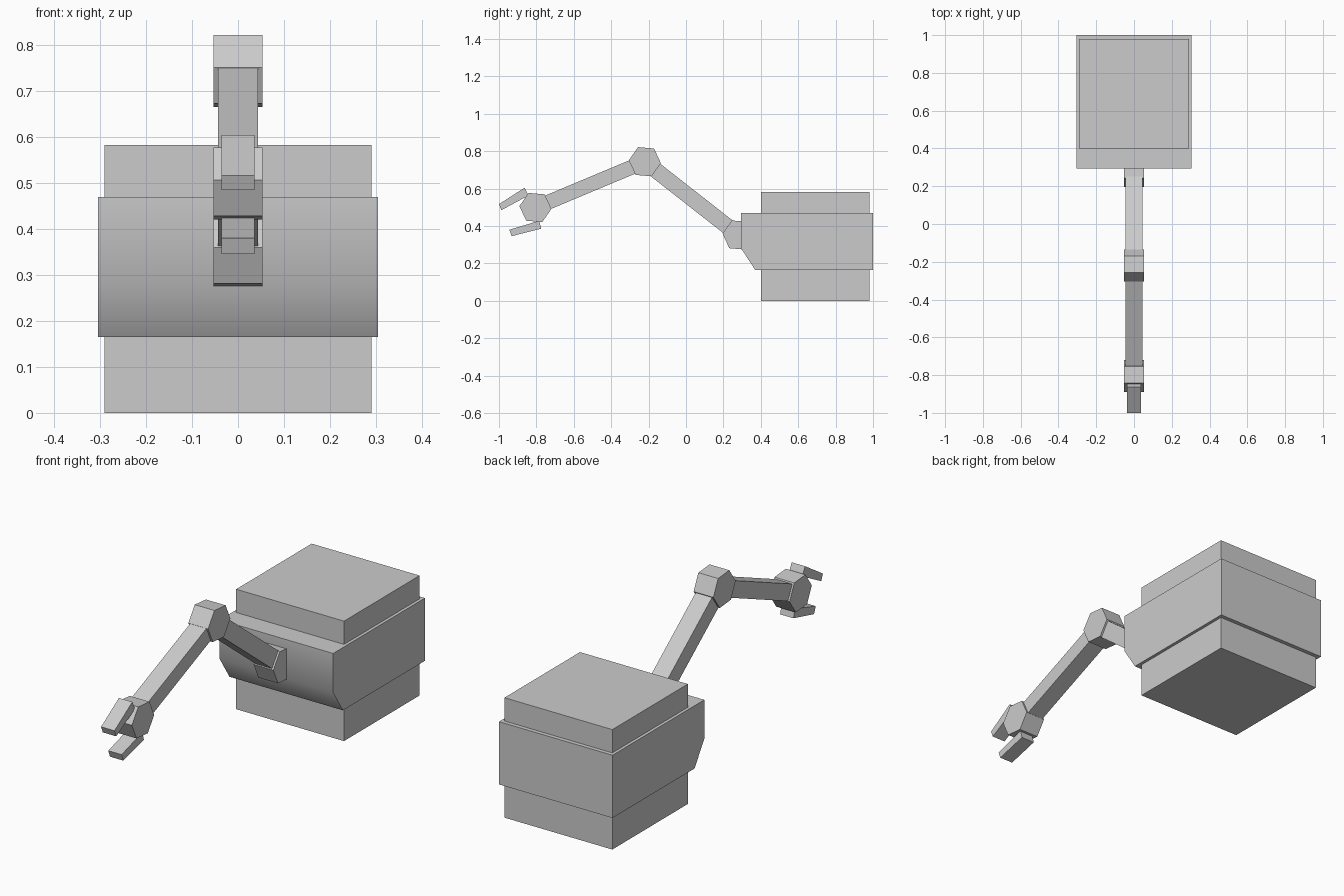
import bpy, bmesh
from math import cos, sin, radians
from mathutils import Vector

if "Cube" in bpy.data.objects:
    bpy.data.objects.remove(bpy.data.objects["Cube"])


def extrude_profile(name, pts, half_width, smooth_edges=()):
    """Solid from a (y, z) outline, extruded symmetrically across x."""
    bm = bmesh.new()
    left = [bm.verts.new((-half_width, y, z)) for y, z in pts]
    right = [bm.verts.new((half_width, y, z)) for y, z in pts]
    bm.faces.new(left)
    bm.faces.new(right[::-1])
    n = len(pts)
    for i in range(n):
        j = (i + 1) % n
        face = bm.faces.new((left[i], right[i], right[j], left[j]))
        face.smooth = i in smooth_edges
    bmesh.ops.recalc_face_normals(bm, faces=bm.faces)
    mesh = bpy.data.meshes.new(name)
    bm.to_mesh(mesh)
    bm.free()
    obj = bpy.data.objects.new(name, mesh)
    bpy.context.collection.objects.link(obj)
    return obj


def joint(name, centre, radius=0.086):
    pts = [(centre[0] + radius * cos(radians(a)), centre[1] + radius * sin(radians(a)))
           for a in range(-5, 355, 60)]
    return extrude_profile(name, pts, 0.053)


def link(name, start, end, height, half_width=0.044):
    a, b = Vector(start), Vector(end)
    d = (b - a).normalized()
    n = Vector((-d.y, d.x)) * height / 2
    return extrude_profile(name, [a + n, b + n, b - n, a - n], half_width)


# body: inner block and wide band with a smooth chamfered front
extrude_profile("body_core", [(0.40, 0), (0.98, 0), (0.98, 0.583), (0.40, 0.583)], 0.29)
extrude_profile("body_band", [(0.295, 0.47), (0.295, 0.28), (0.37, 0.165),
                              (1.0, 0.165), (1.0, 0.47)], 0.305, smooth_edges=(0, 1))

# arm: three hexagonal joints and two links
shoulder, elbow, wrist = (0.281, 0.352), (-0.22, 0.744), (-0.805, 0.499)
for name, centre in (("shoulder", shoulder), ("elbow", elbow), ("wrist", wrist)):
    joint(name + "_joint", centre)
link("upper_arm", shoulder, elbow, 0.084)
link("forearm", elbow, wrist, 0.078)

# gripper fingers
extrude_profile("upper_finger", [(-0.863, 0.605), (-1.0, 0.517), (-0.987, 0.485), (-0.842, 0.563)], 0.036)
extrude_profile("lower_finger", [(-0.785, 0.428), (-0.945, 0.38), (-0.932, 0.346), (-0.774, 0.386)], 0.036)
